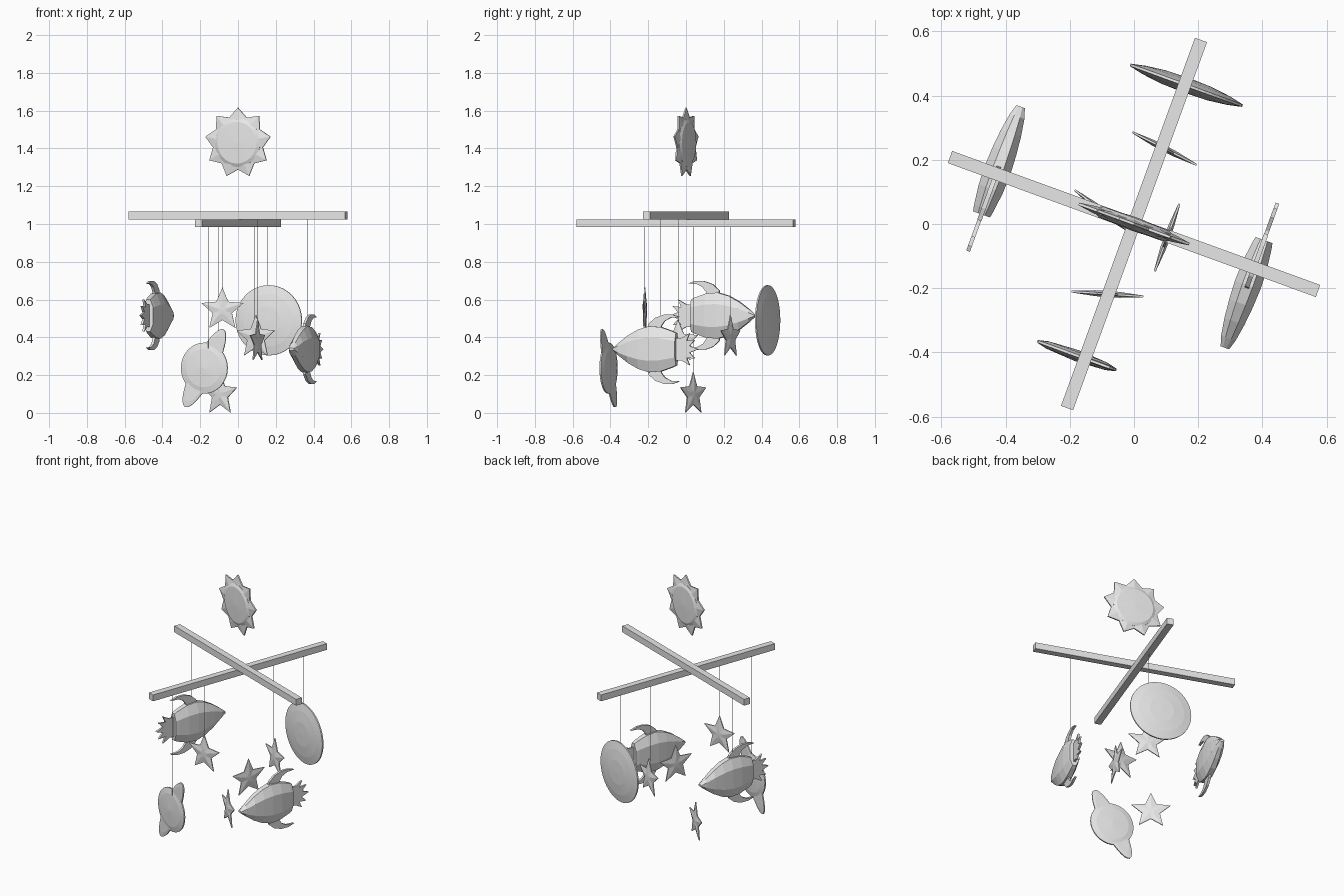
import bpy, bmesh
from math import sin, cos, pi, radians
from mathutils import Matrix

cube = bpy.data.objects.get("Cube")
if cube:
    bpy.data.objects.remove(cube)

grey = bpy.data.materials.new("plain_grey")
grey.use_nodes = True
colour = (0.8, 0.8, 0.8, 1)
grey.diffuse_color = colour
grey.node_tree.nodes["Principled BSDF"].inputs["Base Color"].default_value = colour

TILT = radians(20)          # turn of the crossed beams
DIR_A = (cos(TILT), -sin(TILT))
DIR_B = (sin(TILT), cos(TILT))


def finish(name, bm, place=(0, 0, 0), angle=0.0):
    bmesh.ops.recalc_face_normals(bm, faces=bm.faces[:])
    mesh = bpy.data.meshes.new(name)
    bm.to_mesh(mesh)
    bm.free()
    mesh.materials.append(grey)
    obj = bpy.data.objects.new(name, mesh)
    obj.location = place
    obj.rotation_euler.z = angle
    bpy.context.collection.objects.link(obj)
    return obj


def bridge(bm, a, b):
    for i in range(len(a)):
        j = (i + 1) % len(a)
        bm.faces.new((a[i], a[j], b[j], b[i]))


def cutout(name, outline, rings, place, angle):
    """Upright flat shape: each ring is (scale, half depth), from rim to middle."""
    bm = bmesh.new()
    rims = []
    for side in (-1, 1):
        last = None
        for scale, depth in rings:
            if scale == 0:
                tip = bm.verts.new((0, side * depth, 0))
                for i in range(len(last)):
                    bm.faces.new((last[i], last[(i + 1) % len(last)], tip))
                last = None
                break
            ring = [bm.verts.new((u * scale, side * depth, v * scale)) for u, v in outline]
            if last:
                bridge(bm, last, ring)
            else:
                rims.append(ring)
            last = ring
        if last:
            bm.faces.new(last)
    bridge(bm, *rims)
    return finish(name, bm, place, angle)


def ellipse(a, b, turn=0.0, n=32):
    pts = [(a * cos(2 * pi * i / n), b * sin(2 * pi * i / n)) for i in range(n)]
    return [(x * cos(turn) - y * sin(turn), x * sin(turn) + y * cos(turn)) for x, y in pts]


def star_outline(points, outer, inner):
    return [((inner if i % 2 else outer) * sin(pi * i / points),
             (inner if i % 2 else outer) * cos(pi * i / points)) for i in range(2 * points)]


def beam(name, z, angle):
    bm = bmesh.new()
    bmesh.ops.create_cube(bm, size=1, matrix=Matrix.Diagonal((1.22, 0.04, 0.04, 1)))
    finish(name, bm, (0, 0, z), angle)


def string(name, direction, t, bottom, top):
    bm = bmesh.new()
    bmesh.ops.create_cone(bm, segments=4, radius1=0.0012, radius2=0.0012, depth=top - bottom)
    finish(name, bm, (direction[0] * t, direction[1] * t, (top + bottom) / 2))


# Crossed beams
beam("upper_beam", 1.045, -TILT)
beam("lower_beam", 1.005, pi / 2 - TILT)

# Hanging line above, a bare edge
bm = bmesh.new()
bm.edges.new((bm.verts.new((0, 0, 1.06)), bm.verts.new((0, 0, 2))))
finish("hanging_line", bm)

# Sun
cutout("sun_rays", star_outline(9, 0.186, 0.142), [(1, 0.004), (0.7, 0.012), (0, 0.014)],
       (0, 0, 1.43), -TILT)
cutout("sun_face", ellipse(0.128, 0.128), [(1, 0.009), (0.86, 0.018), (0, 0.022)],
       (0, 0, 1.43), -TILT)

# Moon disc
cutout("moon_disc", ellipse(0.186, 0.186, n=40),
       [(1, 0.004), (0.75, 0.014), (0.4, 0.022), (0, 0.024)], (0.163, 0.432, 0.49), -TILT)

# Ringed planet
planet_at = (-0.178, -0.41, 0.237)
cutout("planet", ellipse(0.131, 0.135), [(1, 0.004), (0.75, 0.012), (0, 0.018)], planet_at, -TILT)
cutout("planet_ring", ellipse(0.232, 0.062, radians(62)), [(1, 0.004), (0.85, 0.007)],
       planet_at, -TILT)

# Small stars
stars = [(-0.083, -0.218, 0.545, -4), (0.095, 0.235, 0.40, -27),
         (0.103, -0.042, 0.375, 70), (-0.095, 0.038, 0.098, -37)]
for i, (x, y, z, a) in enumerate(stars):
    cutout(f"star_{i + 1}", star_outline(5, 0.118, 0.054), [(1, 0.003), (0.35, 0.009), (0, 0.01)],
           (x, y, z), radians(a))


# Rockets
def rocket(name, place, angle):
    stations = [(0, 0.085, 0.028), (0.02, 0.095, 0.032), (0.085, 0.117, 0.04), (0.15, 0.122, 0.042),
                (0.21, 0.105, 0.039), (0.27, 0.073, 0.033), (0.325, 0.033, 0.024),
                (0.357, 0.006, 0.014)]
    bm = bmesh.new()
    last = None
    for l, h, w in stations:
        rim = w * 0.4
        section = [(rim, h), (w, h * 0.5), (w, -h * 0.5), (rim, -h),
                   (-rim, -h), (-w, -h * 0.5), (-w, h * 0.5), (-rim, h)]
        ring = [bm.verts.new((l, y, z)) for y, z in section]
        if last:
            bridge(bm, last, ring)
        else:
            bm.faces.new(ring)
        last = ring
    bm.faces.new(last)
    finish(name + "_body", bm, place, angle)

    fin = [(-0.02, 0.17), (0.02, 0.183), (0.07, 0.183), (0.12, 0.166), (0.155, 0.135),
           (0.165, 0.09), (0.09, 0.09), (0.085, 0.122), (0.065, 0.15), (0.03, 0.167)]
    for label, s in (("top", 1), ("bottom", -1)):
        cutout(f"{name}_{label}_fin", [(l, s * h) for l, h in fin], [(1, 0.007)], place, angle)

    half = [(0.02, 0.06), (-0.03, 0.06), (-0.075, 0.085), (-0.058, 0.045), (-0.105, 0.05),
            (-0.075, 0.018)]
    flame = half + [(-0.122, 0)] + [(l, -h) for l, h in reversed(half)]
    cutout(name + "_flame", flame, [(1, 0.006)], place, angle)


rocket("left_rocket", (0.405, -0.05, 0.337), radians(250))
rocket("right_rocket", (-0.475, 0.03, 0.515), radians(70))

# Strings from the beams
for name, t, bottom in (("right_rocket", -0.462, 0.63), ("left_rocket", 0.39, 0.45),
                        ("star_4", -0.11, 0.2), ("star_3", 0.11, 0.48)):
    string(name + "_string", DIR_A, t, bottom, 1.03)
for name, t, bottom in (("planet", -0.462, 0.34), ("star_1", -0.236, 0.65),
                        ("star_2", 0.25, 0.5), ("moon", 0.462, 0.66)):
    string(name + "_string", DIR_B, t, bottom, 0.99)
